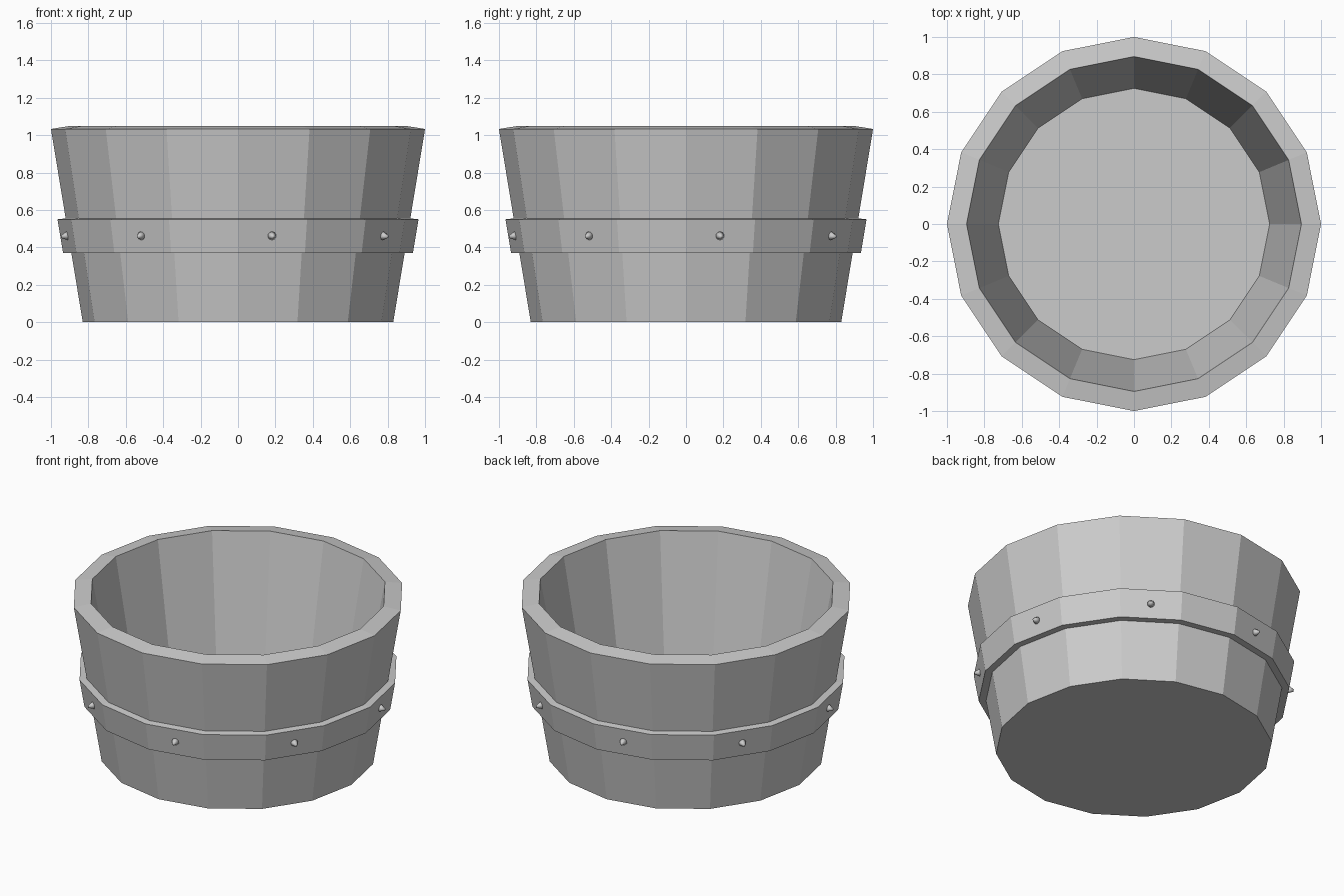
import bpy, bmesh, math
from mathutils import Matrix, Vector

if "Cube" in bpy.data.objects:
    bpy.data.objects.remove(bpy.data.objects["Cube"])

SIDES = 16


def lathe(name, profile, closed):
    """Spin an (r, z) profile into a flat-shaded 16-sided solid."""
    bm = bmesh.new()
    rings = []
    for r, z in profile:
        rings.append([bm.verts.new((r * math.cos(2 * math.pi * i / SIDES),
                                    r * math.sin(2 * math.pi * i / SIDES), z))
                      for i in range(SIDES)])
    pairs = list(zip(rings, rings[1:]))
    if closed:
        pairs.append((rings[-1], rings[0]))
    else:
        bm.faces.new(rings[0])
        bm.faces.new(rings[-1])
    for a, b in pairs:
        for i in range(SIDES):
            j = (i + 1) % SIDES
            bm.faces.new((a[i], a[j], b[j], b[i]))
    return finish(name, bm)


def finish(name, bm):
    bmesh.ops.recalc_face_normals(bm, faces=bm.faces)
    mesh = bpy.data.meshes.new(name)
    bm.to_mesh(mesh)
    bm.free()
    obj = bpy.data.objects.new(name, mesh)
    bpy.context.collection.objects.link(obj)
    return obj


# Tub: outer wall, slightly raised inner rim, inner wall and floor
lathe("tub", [(0.83, 0), (1.0, 1.033), (0.895, 1.05), (0.725, 0.1)], False)

# Hoop around the middle, following the wall's slope
lathe("hoop", [(0.885, 0.37), (0.935, 0.37), (0.965, 0.55), (0.915, 0.556)], True)

# Rivets: small pointed studs on every second face of the hoop
flat = math.cos(math.pi / SIDES)
for k in range(8):
    a = math.radians(11.25 + 45 * k)
    out = Vector((math.cos(a), math.sin(a), -0.16)).normalized()
    bm = bmesh.new()
    bmesh.ops.create_cone(bm, cap_ends=True, segments=10, radius1=0.027,
                          radius2=0.007, depth=0.04)
    rot = out.to_track_quat('Z', 'Y').to_matrix().to_4x4()
    pos = Vector((math.cos(a), math.sin(a), 0)) * (0.95 * flat + 0.012)
    pos.z = 0.46
    bmesh.ops.transform(bm, matrix=Matrix.Translation(pos) @ rot, verts=bm.verts)
    for f in bm.faces:
        f.smooth = True
    finish(f"rivet_{k + 1}", bm)
